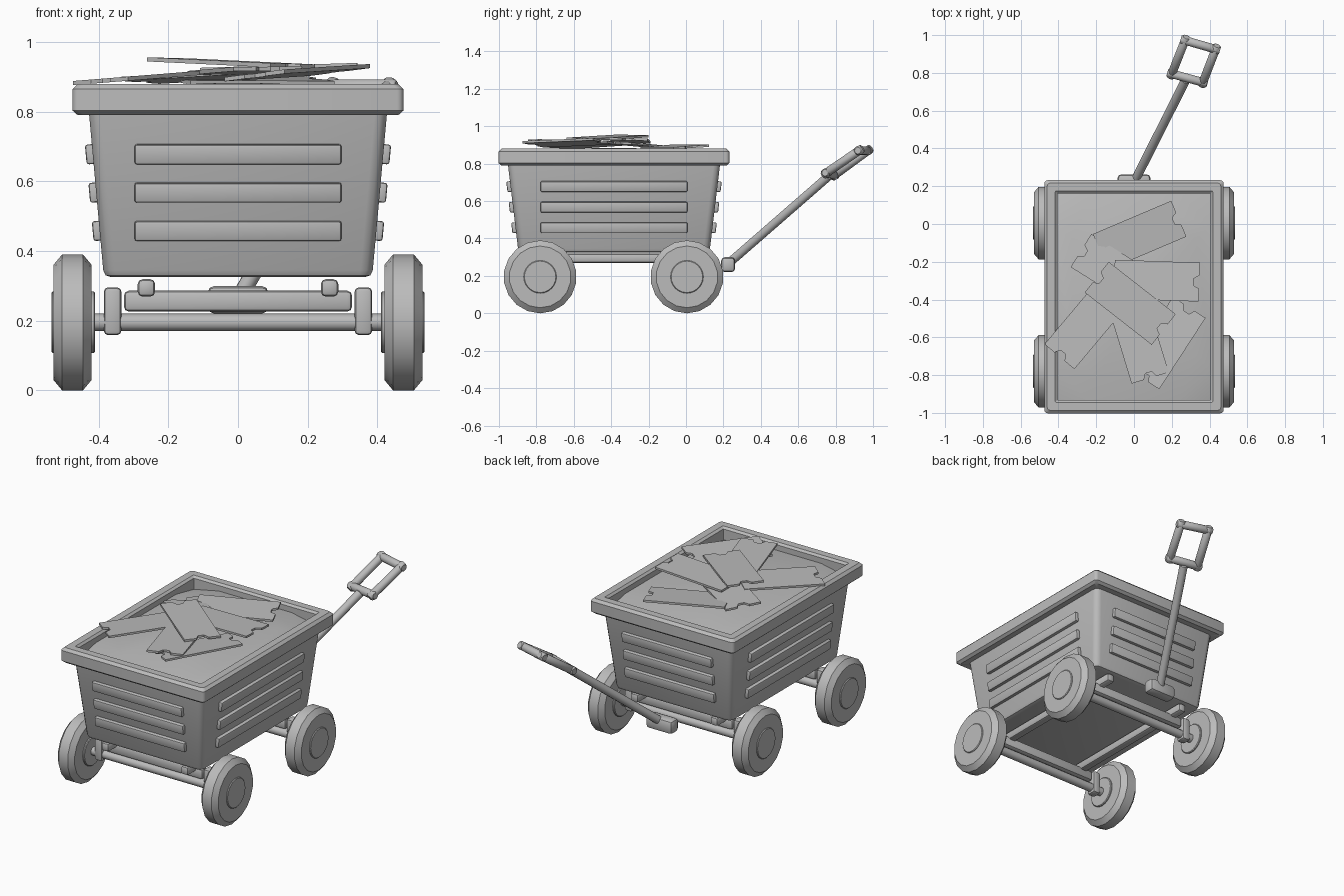
import bpy, bmesh, math
from mathutils import Vector, Matrix

cube = bpy.data.objects.get("Cube")
if cube:
    bpy.data.objects.remove(cube, do_unlink=True)

grey = bpy.data.materials.new("plain grey")
grey.use_nodes = True
COLOUR = (0.5, 0.5, 0.5, 1)
grey.diffuse_color = COLOUR
grey.node_tree.nodes["Principled BSDF"].inputs["Base Color"].default_value = COLOUR

MID = -0.385            # cart centre along y
AXLES = (-0.78, 0.005)  # wheel positions along y


def finish(name, bm, bevel=0.0, segments=2, angle=35):
    """Turn a bmesh into a shaded, optionally bevelled object."""
    bmesh.ops.recalc_face_normals(bm, faces=bm.faces)
    if bevel:
        edges = [e for e in bm.edges if e.is_manifold and e.calc_face_angle() > 0.6]
        bmesh.ops.bevel(bm, geom=edges, offset=bevel, segments=segments,
                        profile=0.5, affect='EDGES')
    mesh = bpy.data.meshes.new(name)
    bm.to_mesh(mesh)
    bm.free()
    mesh.materials.append(grey)
    obj = bpy.data.objects.new(name, mesh)
    bpy.context.collection.objects.link(obj)
    bpy.ops.object.select_all(action='DESELECT')
    obj.select_set(True)
    bpy.context.view_layer.objects.active = obj
    bpy.ops.object.shade_smooth_by_angle(angle=math.radians(angle))
    return obj


def box(name, centre, size, bevel=0.01, turn=Matrix()):
    bm = bmesh.new()
    place = Matrix.Translation(centre) @ turn @ Matrix.Diagonal((*size, 1))
    bmesh.ops.create_cube(bm, size=1, matrix=place)
    return finish(name, bm, bevel)


def rod(name, start, end, radius, sides=12, bevel=0.006):
    start, end = Vector(start), Vector(end)
    axis = end - start
    bm = bmesh.new()
    place = Matrix.Translation((start + end) / 2) @ axis.to_track_quat('Z', 'Y').to_matrix().to_4x4()
    bmesh.ops.create_cone(bm, cap_ends=True, segments=sides, radius1=radius,
                          radius2=radius, depth=axis.length, matrix=place)
    return finish(name, bm, bevel, 1)


def rounded_ring(bm, hx, hy, r, z):
    """Rounded rectangle of vertices around the cart centre."""
    ring = []
    for i, (sx, sy) in enumerate(((1, 1), (-1, 1), (-1, -1), (1, -1))):
        for k in range(4):
            a = math.radians(90 * i + 30 * k)
            ring.append(bm.verts.new((sx * (hx - r) + r * math.cos(a),
                                      MID + sy * (hy - r) + r * math.sin(a), z)))
    return ring


def bridge(bm, a, b):
    for i in range(len(a)):
        j = (i + 1) % len(a)
        bm.faces.new((a[i], a[j], b[j], b[i]))


# Tapered tub with a rounded floor edge
bm = bmesh.new()
rings = [rounded_ring(bm, *v) for v in ((0.365, 0.49, 0.02, 0.325), (0.38, 0.505, 0.03, 0.33),
                                        (0.387, 0.513, 0.035, 0.345), (0.43, 0.57, 0.035, 0.82))]
for a, b in zip(rings, rings[1:]):
    bridge(bm, a, b)
bm.faces.new(rings[0])
finish("tub", bm)

# Hollow rim, swept around the tub opening
bm = bmesh.new()
HX, HY = 0.475, 0.617
profile = ((0.015, 0.79), (0, 0.803), (0, 0.865), (0.015, 0.88), (0.058, 0.88), (0.07, 0.868), (0.07, 0.79))
rings = [rounded_ring(bm, HX - inset, HY - inset, 0.018 if inset < 0.05 else 0.004, z)
         for inset, z in profile]
for a, b in zip(rings, rings[1:] + rings[:1]):
    bridge(bm, a, b)
finish("rim", bm)

# Domed filling with drooping corners
bm = bmesh.new()
fx, fy, cut = 0.41, 0.55, 0.17
outline = [(fx, fy - cut), (fx - cut, fy), (cut - fx, fy), (-fx, fy - cut),
           (-fx, cut - fy), (cut - fx, -fy), (fx - cut, -fy), (fx, cut - fy)]
rings = [[bm.verts.new((x * s, MID + y * s, 0.835 + 0.05 * (1 - s * s))) for x, y in outline]
         for s in (1, 0.8, 0.6, 0.4, 0.2)]
for a, b in zip(rings, rings[1:]):
    bridge(bm, a, b)
bm.faces.new(rings[-1])
for i, (sx, sy) in zip((0, 2, 4, 6), ((1, 1), (-1, 1), (-1, -1), (1, -1))):
    corner = bm.verts.new((sx * fx, MID + sy * fy, 0.8))
    bm.faces.new((rings[0][i], corner, rings[0][i + 1]))
finish("filling", bm)

# Raised slats on all four sides, tilted with the tub walls
for row, z in enumerate((0.458, 0.568, 0.678)):
    t = (z - 0.345) / 0.475
    for s, side in ((1, "left"), (-1, "right")):
        box(f"{side}_slat_{row}", (s * (0.387 + 0.043 * t + 0.004), MID, z), (0.032, 0.785, 0.057), 0.007,
            Matrix.Rotation(s * 0.09, 4, 'Y'))
    for s, side in ((1, "back"), (-1, "front")):
        box(f"{side}_slat_{row}", (0, MID + s * (0.513 + 0.057 * t + 0.004), z), (0.594, 0.032, 0.057), 0.007,
            Matrix.Rotation(-s * 0.12, 4, 'X'))


def wheel(name, x, y):
    """Chamfered disc wheel turned around the x axis."""
    bm = bmesh.new()
    rings = []
    for dx, r in ((-0.055, 0.165), (-0.03, 0.195), (0.03, 0.195), (0.055, 0.165)):
        rings.append([bm.verts.new((x + dx, y + r * math.cos(a), 0.195 + r * math.sin(a)))
                      for a in (math.tau * (k + 0.5) / 18 for k in range(18))])
    for a, b in zip(rings, rings[1:]):
        bridge(bm, a, b)
    bm.faces.new(rings[0])
    bm.faces.new(rings[-1])
    finish(name, bm, angle=30)


# Wheels, hubs, axles and their brackets
for y, end in zip(AXLES, ("front", "back")):
    for s, side in ((1, "left"), (-1, "right")):
        wheel(f"{end}_{side}_wheel", s * 0.475, y)
        rod(f"{end}_{side}_hub", (s * 0.41, y, 0.195), (s * 0.536, y, 0.195), 0.088, 24, 0.004)
        box(f"{end}_{side}_bracket", (s * 0.36, y, 0.227), (0.05, 0.06, 0.137), 0.012)
    rod(f"{end}_axle", (-0.42, y, 0.195), (0.42, y, 0.195), 0.025)
    box(f"{end}_crossbar", (0, y, 0.256), (0.655, 0.055, 0.06), 0.014)

# Long rails under the floor
for s, side in ((1, "left"), (-1, "right")):
    box(f"{side}_rail", (s * 0.263, MID, 0.294), (0.05, 1.0, 0.05), 0.014)

# Pull handle: hinge block, stick and square grip
box("handle_hinge", (0, 0.225, 0.26), (0.175, 0.075, 0.08), 0.02)
rod("handle_stick", (0, 0.22, 0.26), (0.275, 0.765, 0.735), 0.024)
grip = [Vector(p) for p in ((0.2, 0.795, 0.74), (0.365, 0.75, 0.75), (0.432, 0.925, 0.87), (0.27, 0.972, 0.87))]
for i in range(4):
    a, b = grip[i], grip[(i + 1) % 4]
    d = (b - a).normalized() * 0.024
    rod(f"grip_bar_{i}", a - d, b + d, 0.025, 8)


def ticket(name, x, y, z, angle, slope_x, slope_y):
    """Thin card with a bite taken from the middle of each short end."""
    hl, hw, bite, thick = 0.225, 0.103, 0.035, 0.012
    end = [(hl, -hw), (hl, -bite)]
    end += [(hl - bite * math.sin(a), -bite * math.cos(a)) for a in (math.pi / 3, 2 * math.pi / 3)]
    end += [(hl, bite), (hl, hw)]
    turn = Matrix.Rotation(math.radians(angle), 2)
    bm = bmesh.new()
    verts = []
    for px, py in end + [(-px, -py) for px, py in end]:
        p = turn @ Vector((px, py))
        verts.append(bm.verts.new((x + p.x, y + p.y, z + slope_x * p.x + slope_y * p.y)))
    face = bm.faces.new(verts)
    top = bmesh.ops.extrude_face_region(bm, geom=[face])
    bmesh.ops.translate(bm, vec=(0, 0, thick),
                        verts=[v for v in top["geom"] if isinstance(v, bmesh.types.BMVert)])
    finish(name, bm)


# Loose pile of cards: x, y, z, heading, slopes along x and y
for i, card in enumerate(((0.03, -0.06, 0.884, 23, -0.03, 0.06),
                          (-0.09, -0.26, 0.895, -32, 0.02, -0.06),
                          (-0.25, -0.53, 0.894, 50, 0.08, 0.0),
                          (0.17, -0.63, 0.906, 57, 0.11, -0.03),
                          (0.02, -0.6, 0.912, 107, 0.02, -0.02),
                          (0.12, -0.3, 0.918, -2, 0.03, -0.03),
                          (-0.02, -0.42, 0.934, -38, -0.04, 0.01))):
    ticket(f"card_{i}", *card)
